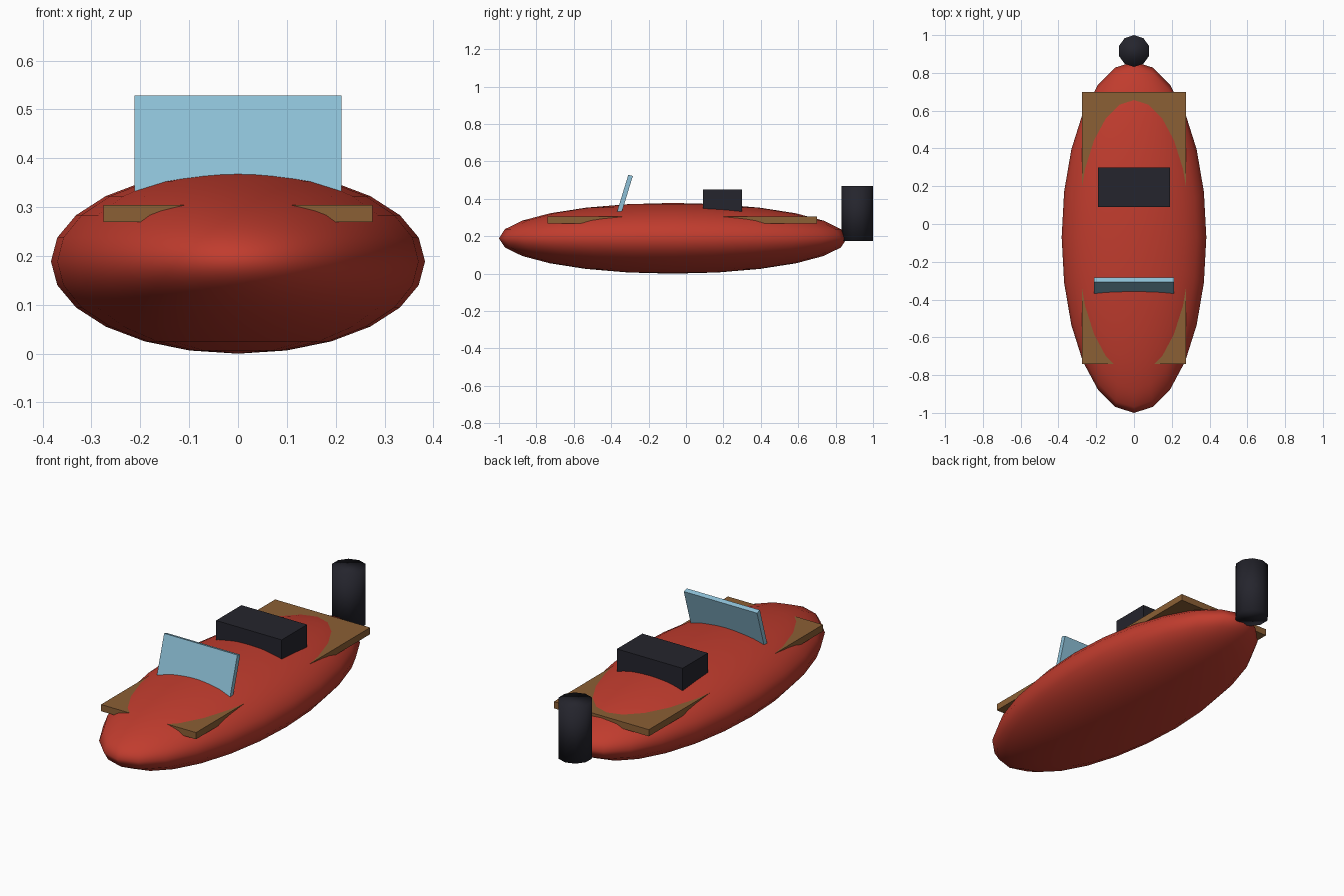
import bpy
import math

cube = bpy.data.objects.get("Cube")
if cube:
    bpy.data.objects.remove(cube, do_unlink=True)


def material(name, rgb):
    mat = bpy.data.materials.new(name)
    mat.use_nodes = True
    mat.diffuse_color = (*rgb, 1)
    mat.node_tree.nodes["Principled BSDF"].inputs["Base Color"].default_value = (*rgb, 1)
    return mat


red = material("hull red", (0.53, 0.045, 0.027))
wood = material("deck wood", (0.26, 0.115, 0.035))
dark = material("dark grey", (0.018, 0.018, 0.026))
glass = material("pale blue glass", (0.27, 0.53, 0.68))


def finish(name, mat, smooth=False):
    obj = bpy.context.object
    obj.name = name
    obj.data.materials.append(mat)
    if smooth:
        bpy.ops.object.shade_smooth()
    return obj


def box(name, mat, location, size, tilt=0):
    bpy.ops.mesh.primitive_cube_add(size=1, location=location, rotation=(tilt, 0, 0))
    bpy.context.object.scale = size
    return finish(name, mat)


# Hull: a stretched ball
bpy.ops.mesh.primitive_uv_sphere_add(segments=24, ring_count=12, radius=1,
                                     location=(0, -0.07, 0.189))
bpy.context.object.scale = (0.383, 0.93, 0.189)
finish("hull", red, smooth=True)

# Deck plank running through the hull, its corners showing at both ends
box("deck", wood, (0, -0.02, 0.287), (0.55, 1.44, 0.035))

# Seat
box("seat", dark, (0, 0.195, 0.375), (0.38, 0.21, 0.15))

# Windscreen leaning back, its foot sunk in the hull
box("windscreen", glass, (0, -0.327, 0.425), (0.424, 0.025, 0.21), tilt=math.radians(-17))

# Outboard motor, with a corner pointing aft
bpy.ops.mesh.primitive_cylinder_add(vertices=10, radius=0.084, depth=0.295,
                                    location=(0, 0.916, 0.322))
finish("motor", dark, smooth=True)
